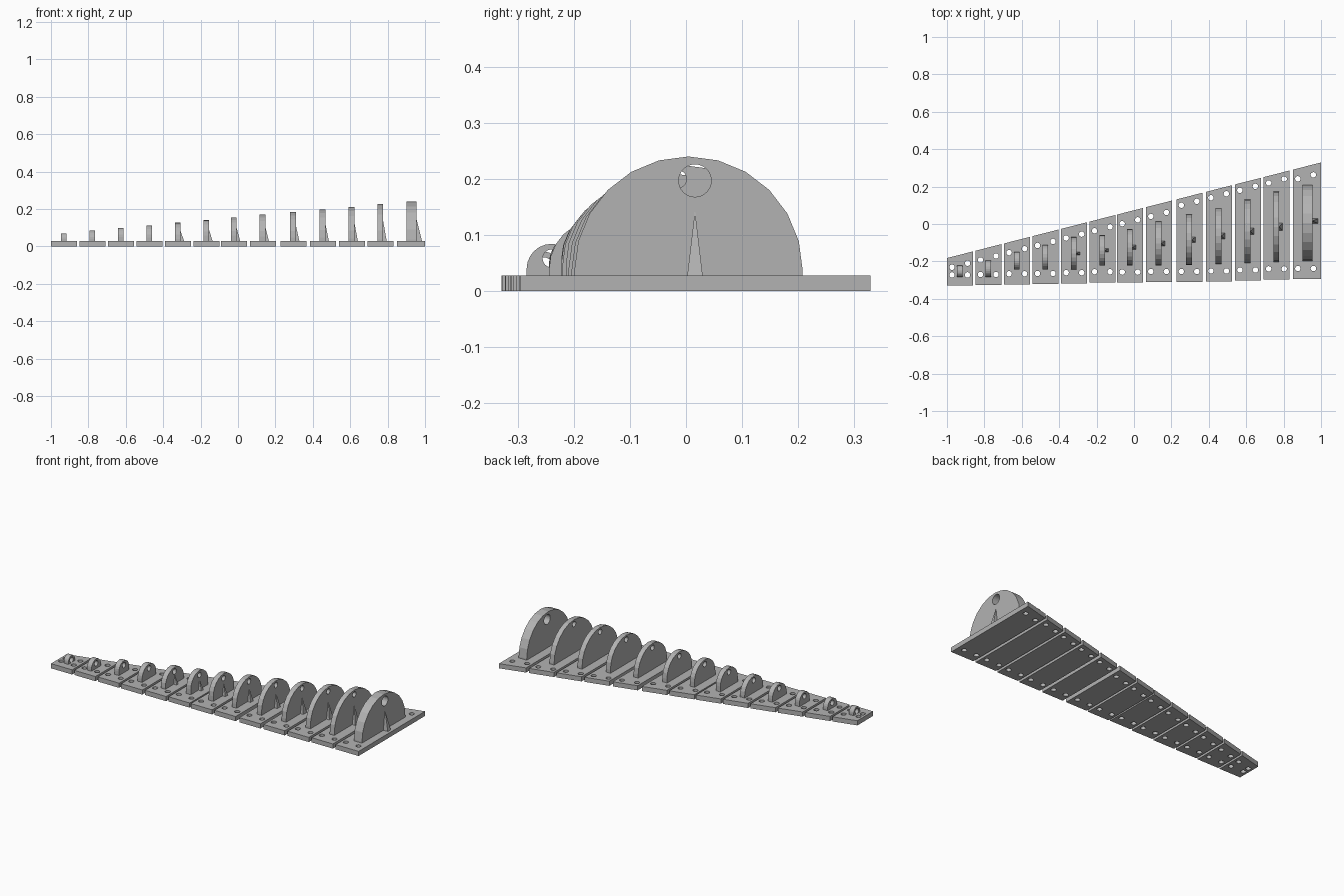
import bpy, bmesh
from math import cos, sin, pi
from mathutils import Matrix

if "Cube" in bpy.data.objects:
    bpy.data.objects.remove(bpy.data.objects["Cube"], do_unlink=True)

grey = bpy.data.materials.new("light_grey")
grey.use_nodes = True
grey.diffuse_color = (0.45, 0.45, 0.45, 1)
grey.node_tree.nodes["Principled BSDF"].inputs["Base Color"].default_value = (0.45, 0.45, 0.45, 1)

THICK = 0.0277
# Swaps a flat profile (u, v) into the upright y-z plane
UPRIGHT = Matrix(((0, 0, 1, 0), (1, 0, 0, 0), (0, 1, 0, 0), (0, 0, 0, 1)))


def add_object(name, mesh):
    mesh.materials.clear()
    mesh.materials.append(grey)
    mesh.shade_flat()
    obj = bpy.data.objects.new(name, mesh)
    bpy.context.collection.objects.link(obj)
    return obj


def arc(u, v, r, steps, sweep=2 * pi):
    count = steps if sweep == 2 * pi else steps + 1
    return [(u + r * cos(sweep * k / steps), v + r * sin(sweep * k / steps)) for k in range(count)]


def slab(name, loops, thickness, matrix):
    """Extrude an outline (first loop) with holes (other loops)."""
    curve = bpy.data.curves.new(name + "_profile", "CURVE")
    curve.dimensions = "2D"
    curve.fill_mode = "BOTH"
    curve.extrude = thickness / 2
    for loop in loops:
        spline = curve.splines.new("POLY")
        spline.points.add(len(loop) - 1)
        for point, (u, v) in zip(spline.points, loop):
            point.co = (u, v, 0, 1)
        spline.use_cyclic_u = True
    temp = bpy.data.objects.new(name + "_temp", curve)
    bpy.context.collection.objects.link(temp)
    deps = bpy.context.evaluated_depsgraph_get()
    mesh = bpy.data.meshes.new_from_object(temp.evaluated_get(deps))
    bpy.data.objects.remove(temp, do_unlink=True)
    bm = bmesh.new()
    bm.from_mesh(mesh)
    bmesh.ops.remove_doubles(bm, verts=bm.verts, dist=1e-5)
    bmesh.ops.transform(bm, matrix=matrix, verts=bm.verts)
    bmesh.ops.recalc_face_normals(bm, faces=bm.faces)
    bm.to_mesh(mesh)
    bm.free()
    return add_object(name, mesh)


def gusset(name, x, y, depth, half, top):
    """Pyramid brace leaning on the side of a lug."""
    bm = bmesh.new()
    base = [bm.verts.new((x + dx, y + dy, THICK))
            for dx, dy in ((0, -half), (depth, -half), (depth, half), (0, half))]
    tip = bm.verts.new((x, y, top))
    bm.faces.new(base)
    for k in range(4):
        bm.faces.new((base[k], base[(k + 1) % 4], tip))
    bmesh.ops.recalc_face_normals(bm, faces=bm.faces)
    mesh = bpy.data.meshes.new(name)
    bm.to_mesh(mesh)
    bm.free()
    add_object(name, mesh)


def back_edge(x):
    return -0.182 + (x + 1) * 0.2555


# Per plate: left edge, front edge, lug front, lug back
ROWS = [
    (-1.0, -.329, -.284, -.222), (-.848, -.327, -.284, -.195), (-.695, -.323, -.244, -.150),
    (-.543, -.322, -.244, -.112), (-.390, -.317, -.244, -.070), (-.238, -.312, -.222, -.059),
    (-.090, -.314, -.222, -.027), (.063, -.311, -.222, .013), (.226, -.311, -.220, .051),
    (.384, -.308, -.214, .086), (.539, -.303, -.209, .131), (.693, -.297, -.204, .174),
    (.849, -.295, -.199, .208),
]

for i, (left, front, lug_front, lug_back) in enumerate(ROWS):
    last = i == len(ROWS) - 1
    right = 1.0 if last else left + 0.139

    # Base plate with slanted back edge and four bolt holes
    outline = [(left, front), (right, front), (right, back_edge(right)), (left, back_edge(left))]
    inset = 0.038 if 8 <= i <= 11 else 0.056
    holes = []
    for x in (left + 0.027, left + 0.110):
        holes += [arc(x, front + 0.057, 0.0145, 24), arc(x, back_edge(x) - inset, 0.0145, 24)]
    slab(f"base_plate_{i + 1}", [outline] + holes, THICK,
         Matrix.Translation((0, 0, THICK / 2)))

    # Upright round-topped lug with an eye hole
    width = 0.053 if last else 0.030
    centre, radius = (lug_front + lug_back) / 2, (lug_back - lug_front) / 2
    top = 0.07 + i * 0.01415
    profile = [(lug_front, THICK), (lug_back, THICK)] + arc(centre, top - radius, radius, 12, pi)
    eye_y = 0.016 if last else centre
    eye = arc(eye_y, top - 0.043, 0.029, 32) if last else arc(eye_y, top - 0.026, 0.016, 24)
    lug_x = left + 0.053
    slab(f"lug_{i + 1}", [profile, eye], width,
         Matrix.Translation((lug_x + width / 2, 0, 0)) @ UPRIGHT)

    # Side brace on the larger lugs
    if i >= 4:
        half = 0.0137 if last else 0.008 + (i - 4) * 0.0017
        gusset(f"gusset_{i + 1}", lug_x + width, eye_y, 0.029 if last else 0.019,
               half, THICK + 0.55 * (top - THICK))
